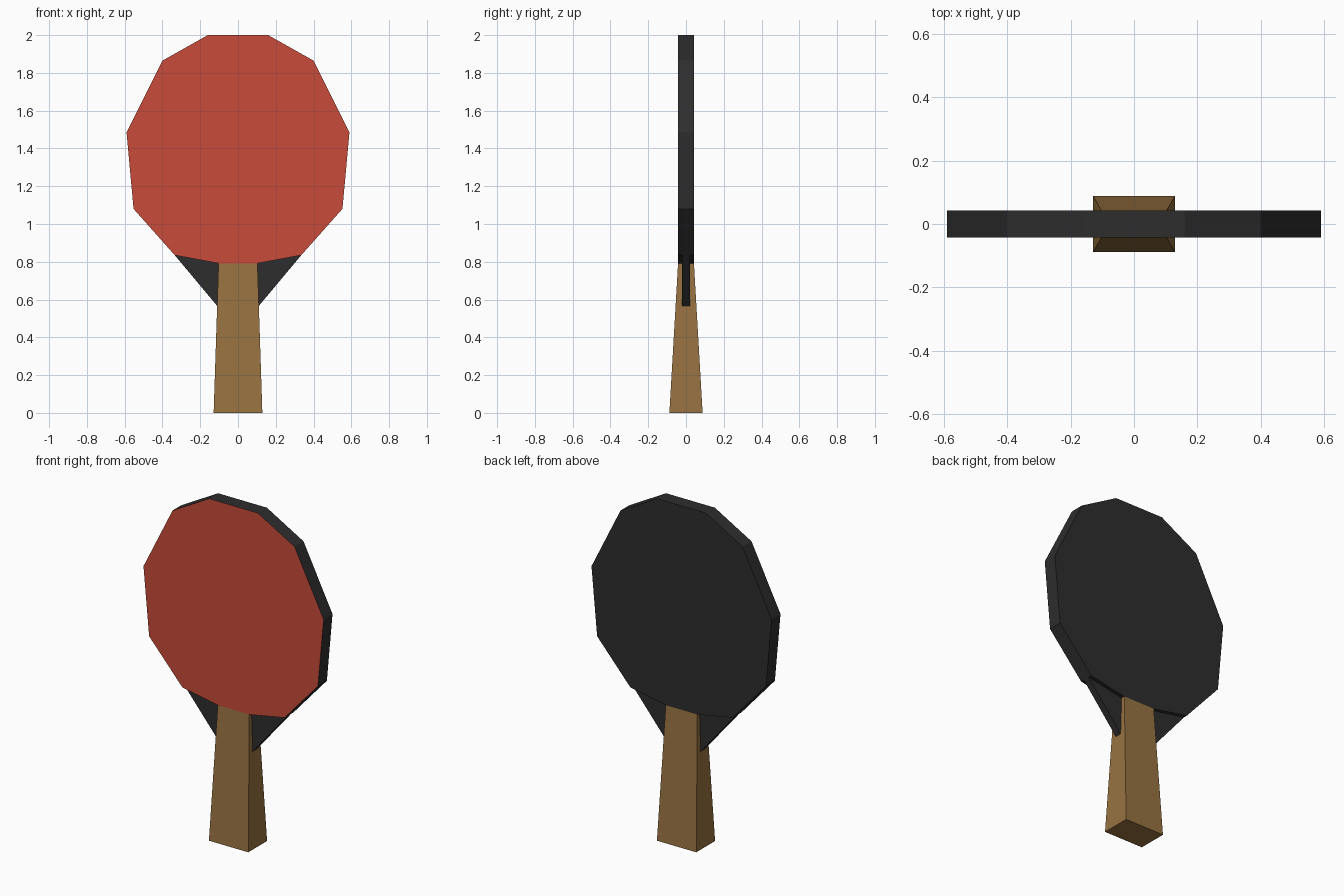
import bpy, bmesh

cube = bpy.data.objects.get("Cube")
if cube:
    bpy.data.objects.remove(cube, do_unlink=True)


def material(name, rgb):
    m = bpy.data.materials.new(name)
    m.use_nodes = True
    m.diffuse_color = (*rgb, 1)
    m.node_tree.nodes["Principled BSDF"].inputs["Base Color"].default_value = (*rgb, 1)
    return m


red = material("red rubber", (0.58, 0.07, 0.042))
black = material("black rubber", (0.027, 0.027, 0.027))
wood = material("wood", (0.315, 0.17, 0.053))


def add_object(name, bm, mats):
    bmesh.ops.recalc_face_normals(bm, faces=bm.faces)
    bm.normal_update()
    mesh = bpy.data.meshes.new(name)
    for m in mats:
        mesh.materials.append(m)
    # Front-facing faces take the last material
    for f in bm.faces:
        f.material_index = len(mats) - 1 if f.normal.y < -0.9 else 0
    bm.to_mesh(mesh)
    bm.free()
    obj = bpy.data.objects.new(name, mesh)
    bpy.context.collection.objects.link(obj)
    return obj


def plate(name, half_profile, half_depth, mats):
    """Mirror a half outline across x and extrude it along y."""
    outline = half_profile + [(-x, z) for x, z in reversed(half_profile)]
    bm = bmesh.new()
    face = bm.faces.new([bm.verts.new((x, -half_depth, z)) for x, z in outline])
    ext = bmesh.ops.extrude_face_region(bm, geom=[face], use_keep_orig=True)
    verts = [v for v in ext["geom"] if isinstance(v, bmesh.types.BMVert)]
    bmesh.ops.translate(bm, verts=verts, vec=(0, 2 * half_depth, 0))
    return add_object(name, bm, mats)


# Ten-sided-style blade: black all over with a red front
plate("blade", [(0.16, 2.0), (0.4, 1.865), (0.59, 1.485), (0.553, 1.08),
                (0.335, 0.835), (0.105, 0.792)], 0.042, [black, red])

# Thin tapered neck either side of the handle
plate("neck", [(0.335, 0.835), (0.105, 0.56)], 0.02, [black])

# Tapered handle, flush with the blade at its top
bm = bmesh.new()
bmesh.ops.create_cube(bm, size=2)
for v in bm.verts:
    top = v.co.z > 0
    v.co.x *= 0.103 if top else 0.129
    v.co.y *= 0.042 if top else 0.088
    v.co.z = 0.792 if top else 0
add_object("handle", bm, [wood])
